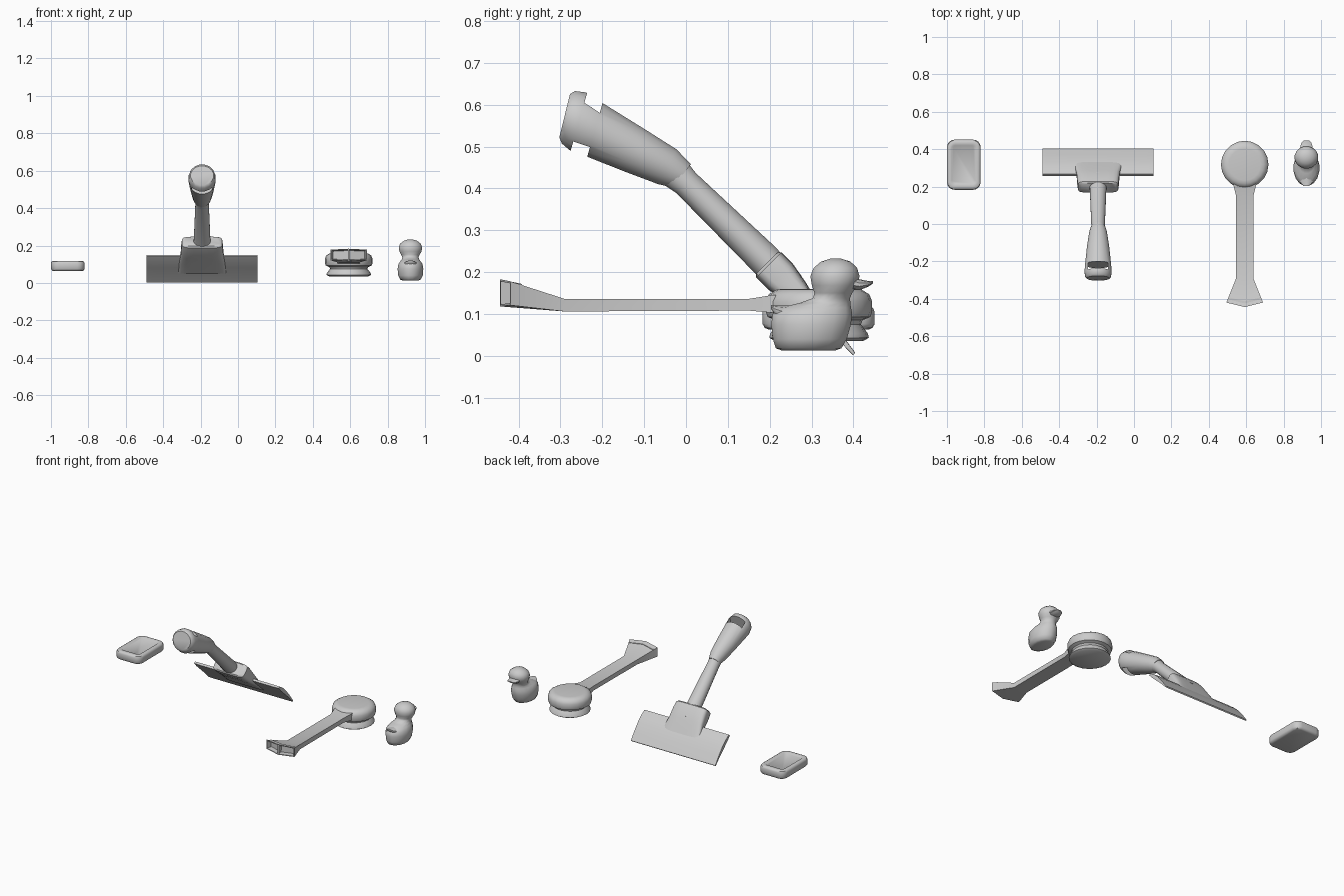
import bpy, bmesh, math
from mathutils import Vector


def finish(name, bm, angle=40):
    bmesh.ops.recalc_face_normals(bm, faces=bm.faces)
    me = bpy.data.meshes.new(name)
    bm.to_mesh(me)
    bm.free()
    ob = bpy.data.objects.new(name, me)
    bpy.context.collection.objects.link(ob)
    bpy.ops.object.select_all(action='DESELECT')
    ob.select_set(True)
    bpy.context.view_layer.objects.active = ob
    bpy.ops.object.shade_smooth_by_angle(angle=math.radians(angle))
    return ob


def skin(bm, rings):
    """Join equal vertex rings with quads and cap both ends."""
    n = len(rings[0])
    for a, b in zip(rings, rings[1:]):
        for i in range(n):
            bm.faces.new((a[i], a[(i + 1) % n], b[(i + 1) % n], b[i]))
    return n


def loft(name, x0, sections, n=16, power=1.0, angle=40):
    """Sections: y, z, half width, half thickness, tilt of thickness axis in degrees."""
    bm = bmesh.new()
    rings = []
    soft = lambda v: math.copysign(abs(v) ** power, v)
    for y, z, hx, ht, tilt in sections:
        t = Vector((0, math.cos(math.radians(tilt)), math.sin(math.radians(tilt))))
        ring = []
        for i in range(n):
            a = math.tau * (i + 0.5) / n
            p = Vector((x0 + hx * soft(math.cos(a)), y, z)) + t * ht * soft(math.sin(a))
            ring.append(bm.verts.new(p))
        rings.append(ring)
    skin(bm, rings)
    bm.faces.new(rings[0])
    bm.faces.new(rings[-1])
    return finish(name, bm, angle)


# Soap bar: rounded slab with a shallow sunken top
def soap_ring(bm, z, hx, hy, r):
    ring = []
    for k, (sx, sy) in enumerate(((1, 1), (-1, 1), (-1, -1), (1, -1))):
        for j in range(5):
            a = math.pi / 2 * (k + j / 4)
            ring.append(bm.verts.new((-0.91 + sx * (hx - r) + r * math.cos(a),
                                      0.317 + sy * (hy - r) + r * math.sin(a), z)))
    return ring


bm = bmesh.new()
rings = [soap_ring(bm, *s) for s in (
    (0.063, 0.076, 0.120, 0.03), (0.067, 0.085, 0.129, 0.035), (0.076, 0.09, 0.134, 0.04),
    (0.105, 0.09, 0.134, 0.04), (0.114, 0.086, 0.130, 0.036), (0.118, 0.078, 0.122, 0.03),
    (0.118, 0.066, 0.105, 0.02), (0.113, 0.060, 0.099, 0.016))]
skin(bm, rings)
bm.faces.new(rings[0])
bm.faces.new(rings[-1])
finish("soap_bar", bm)

# Squeegee: grip and shaft
SX = -0.192
loft("squeegee_shaft", SX, [
    (-0.025, 0.437, 0.037, 0.040, 52), (0.0, 0.413, 0.037, 0.034, 45),
    (0.185, 0.233, 0.045, 0.040, 45), (0.25, 0.165, 0.050, 0.038, 45)])
grip = loft("squeegee_grip", SX, [
    (-0.290, 0.574, 0.062, 0.054, 76), (-0.281, 0.570, 0.070, 0.066, 76),
    (-0.257, 0.559, 0.074, 0.074, 76), (-0.218, 0.540, 0.071, 0.068, 74),
    (-0.12, 0.490, 0.060, 0.057, 68), (-0.045, 0.452, 0.048, 0.048, 62),
    (-0.010, 0.430, 0.036, 0.036, 52)], n=16)

# Hanging slot through the grip
bpy.ops.mesh.primitive_cube_add(size=1, location=(SX, -0.237, 0.549))
cutter = bpy.context.object
cutter.scale = (0.108, 0.042, 0.3)
cutter.rotation_euler = (math.radians(-16), 0, 0)
cutter.hide_render = True
cut = grip.modifiers.new("slot", 'BOOLEAN')
cut.operation = 'DIFFERENCE'
cut.object = cutter
cut.solver = 'EXACT'
bpy.context.view_layer.objects.active = grip
bpy.ops.object.modifier_apply(modifier="slot")
bpy.data.objects.remove(cutter)

# Squeegee: shoulder block and blade
loft("squeegee_block", SX, [
    (0.193, 0.222, 0.098, 0.036, 45), (0.198, 0.217, 0.108, 0.043, 45),
    (0.225, 0.190, 0.112, 0.043, 45), (0.262, 0.152, 0.115, 0.034, 45),
    (0.300, 0.112, 0.125, 0.022, 45), (0.350, 0.055, 0.128, 0.009, 45)],
    n=20, power=0.4)
loft("squeegee_blade", SX, [
    (0.262, 0.145, 0.300, 0.007, 45), (0.290, 0.122, 0.300, 0.013, 45),
    (0.325, 0.090, 0.300, 0.013, 45), (0.365, 0.048, 0.300, 0.008, 45),
    (0.402, 0.004, 0.300, 0.004, 45)], n=8, power=0.15)

# Scrub brush: round head over a flared bristle pad
BX, BY = 0.592, 0.318
bm = bmesh.new()
rings = []
for r, z in ((0.105, 0.035), (0.119, 0.043), (0.117, 0.053), (0.100, 0.075), (0.104, 0.085),
             (0.123, 0.093), (0.127, 0.105), (0.127, 0.130), (0.120, 0.147), (0.102, 0.158),
             (0.085, 0.160)):
    rings.append([bm.verts.new((BX + r * math.cos(math.tau * i / 20),
                                BY + r * math.sin(math.tau * i / 20), z)) for i in range(20)])
skin(bm, rings)
bm.faces.new(rings[0])
bm.faces.new(rings[-1])
finish("brush_head", bm)

# Brush handle ending in a pointed scraper with two sunken pockets
bm = bmesh.new()
rings = []
for y, nose, hx, zb, zt in ((0.26, 0, 0.066, 0.098, 0.150), (0.205, 0, 0.060, 0.103, 0.145),
                            (0.15, 0, 0.046, 0.108, 0.136), (-0.29, 0, 0.046, 0.106, 0.136),
                            (-0.42, 0.024, 0.098, 0.121, 0.178)):
    rings.append([bm.verts.new((BX + sx * hx, y - (nose if sx == 0 else 0), z))
                  for sx, z in ((-1, zt), (0, zt + nose / 5), (1, zt),
                                (1, zb), (0, zb - nose / 8), (-1, zb))])
skin(bm, rings)
bm.faces.new(rings[0])
e = rings[-1]
pockets = [bm.faces.new((e[0], e[1], e[4], e[5])), bm.faces.new((e[1], e[2], e[3], e[4]))]
bmesh.ops.recalc_face_normals(bm, faces=bm.faces)
bmesh.ops.inset_individual(bm, faces=pockets, thickness=0.007, depth=0)
bmesh.ops.inset_individual(bm, faces=pockets, thickness=0.002, depth=-0.03)
finish("brush_handle", bm, 25)

# Bath duck: body, neck and head in one loft, then beak and tail
DX = 0.922
loft("duck_body", DX, [
    (0.293, 0.013, 0.042, 0.066, 0), (0.293, 0.018, 0.056, 0.080, 0),
    (0.296, 0.040, 0.067, 0.090, 0), (0.299, 0.075, 0.070, 0.097, 0),
    (0.302, 0.100, 0.066, 0.097, 0), (0.310, 0.115, 0.056, 0.086, 0),
    (0.332, 0.126, 0.047, 0.062, 0), (0.348, 0.138, 0.044, 0.045, 0),
    (0.352, 0.150, 0.050, 0.046, 0), (0.355, 0.168, 0.060, 0.055, 0),
    (0.356, 0.190, 0.064, 0.060, 0), (0.357, 0.210, 0.056, 0.053, 0),
    (0.358, 0.225, 0.036, 0.036, 0), (0.358, 0.232, 0.014, 0.014, 0)], n=16, angle=60)
loft("duck_beak", DX, [
    (0.390, 0.175, 0.038, 0.018, 90), (0.415, 0.170, 0.034, 0.013, 90),
    (0.435, 0.172, 0.028, 0.007, 90), (0.447, 0.176, 0.016, 0.003, 90)], n=10)
loft("duck_tail", DX, [
    (0.275, 0.092, 0.052, 0.028, 90), (0.235, 0.098, 0.040, 0.022, 90),
    (0.212, 0.109, 0.026, 0.011, 90), (0.203, 0.117, 0.012, 0.004, 90)], n=10)
